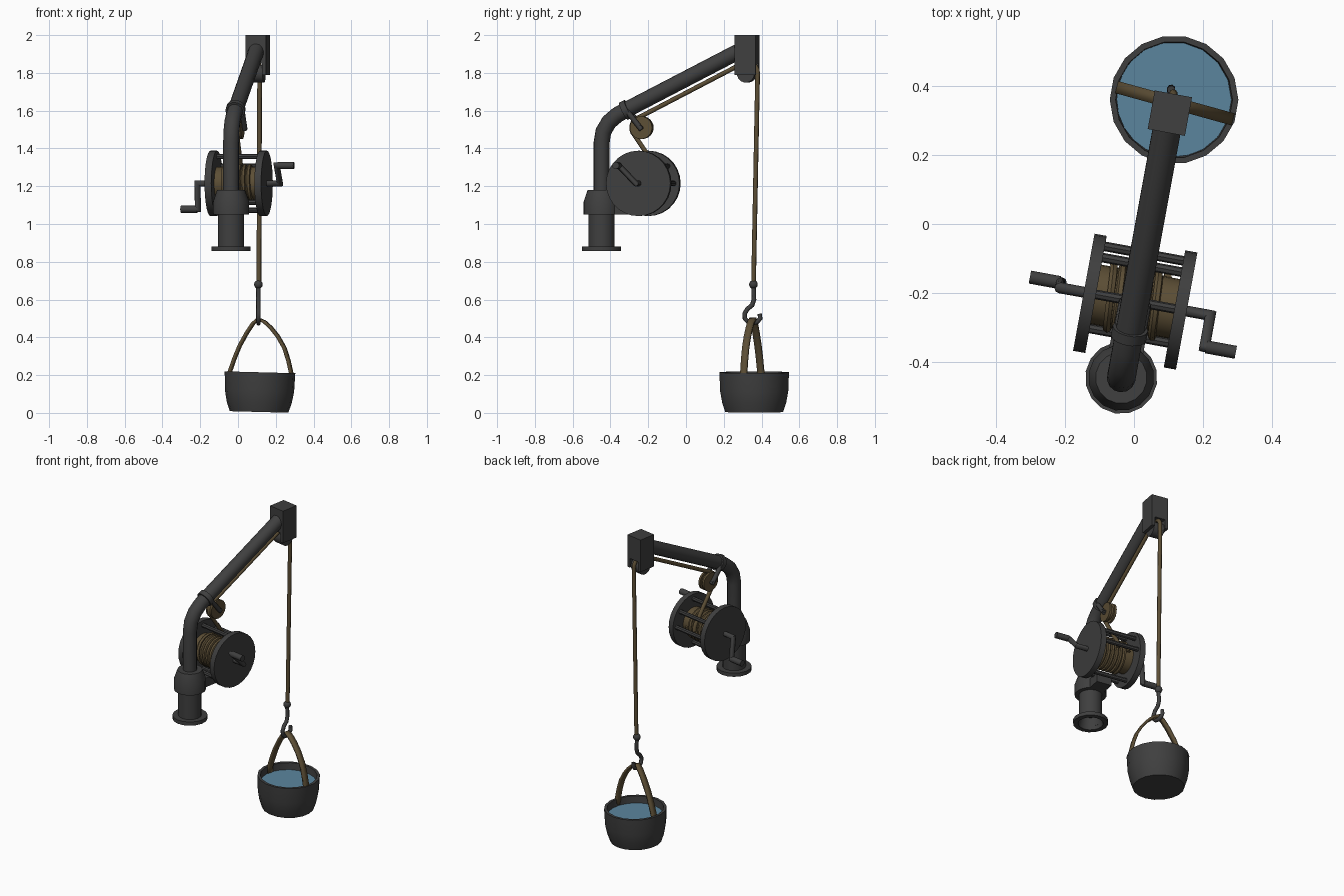
import bpy, bmesh, math
from mathutils import Vector, Matrix

if "Cube" in bpy.data.objects:
    bpy.data.objects.remove(bpy.data.objects["Cube"])

def material(name, rgb):
    m = bpy.data.materials.new(name)
    m.diffuse_color = (*rgb, 1)
    m.use_nodes = True
    m.node_tree.nodes["Principled BSDF"].inputs["Base Color"].default_value = m.diffuse_color
    return m

IRON = material("dark iron", (0.05, 0.05, 0.05))
BROWN = material("rope brown", (0.108, 0.077, 0.036))
WATER = material("water blue", (0.105, 0.235, 0.34))

# Crane frame: origin on the post axis, local y runs along the jib
CRANE = Matrix.Translation((-0.037, -0.447, 0)) @ Matrix.Rotation(math.radians(-10.4), 4, 'Z')
WORLD = Matrix.Identity(4)
ALONG_X = Matrix.Rotation(math.pi / 2, 4, 'Y')

def add(name, bm, mat, frame=WORLD, angle=35):
    bmesh.ops.recalc_face_normals(bm, faces=bm.faces)
    me = bpy.data.meshes.new(name)
    bm.to_mesh(me)
    bm.free()
    ob = bpy.data.objects.new(name, me)
    bpy.context.collection.objects.link(ob)
    ob.matrix_world = frame
    me.materials.append(mat)
    bpy.ops.object.select_all(action='DESELECT')
    ob.select_set(True)
    bpy.context.view_layer.objects.active = ob
    if angle:
        bpy.ops.object.shade_smooth_by_angle(angle=math.radians(angle))
    return ob

def lathe(name, profile, mat, frame=CRANE, sides=16):
    """Spin (radius, height) points round z."""
    bm = bmesh.new()
    vs = [bm.verts.new((r, 0, z)) for r, z in profile]
    es = [bm.edges.new(p) for p in zip(vs, vs[1:])]
    bmesh.ops.spin(bm, geom=vs + es, cent=(0, 0, 0), axis=(0, 0, 1),
                   angle=2 * math.pi, steps=sides, use_merge=True)
    bmesh.ops.remove_doubles(bm, verts=bm.verts, dist=1e-5)
    return add(name, bm, mat, frame)

def disc(name, r, x, y, z, width, mat, sides=24):
    """Cylinder along the drum axis."""
    h = width / 2
    return lathe(name, [(0, -h), (r, -h), (r, h), (0, h)], mat,
                 CRANE @ Matrix.Translation((x, y, z)) @ ALONG_X, sides)

def tube(name, pts, r, mat, frame=CRANE, sides=10):
    """Sweep a circle along a polyline with mitred joints."""
    pts = [Vector(p) for p in pts]
    bm = bmesh.new()
    rings, side = [], None
    for i, p in enumerate(pts):
        d0 = (p - pts[i - 1]).normalized() if i else (pts[1] - p).normalized()
        d1 = (pts[i + 1] - p).normalized() if i < len(pts) - 1 else d0
        t = (d0 + d1).normalized()
        if side is None:
            side = t.orthogonal()
        side = (side - t * side.dot(t)).normalized()
        up = t.cross(side)
        bend = d1 - d0
        k = 1 / max(t.dot(d0), 0.5)
        ring = []
        for j in range(sides):
            a = 2 * math.pi * j / sides
            o = (side * math.cos(a) + up * math.sin(a)) * r
            if bend.length > 1e-4:
                b = bend.normalized()
                o += b * o.dot(b) * (k - 1)
            ring.append(bm.verts.new(p + o))
        rings.append(ring)
    for a, b in zip(rings, rings[1:]):
        for j in range(sides):
            bm.faces.new((a[j], a[(j + 1) % sides], b[(j + 1) % sides], b[j]))
    bm.faces.new(rings[0])
    bm.faces.new(rings[-1])
    return add(name, bm, mat, frame, 50)

def box(name, centre, size, mat):
    bm = bmesh.new()
    bmesh.ops.create_cube(bm, size=1, matrix=Matrix.Translation(centre) @ Matrix.Diagonal((*size, 1)))
    return add(name, bm, mat, CRANE, 0)

# Post socket, collar and jib
lathe("post_socket", [(0, .93), (.06, .93), (.075, .856), (.105, .856), (.105, .88), (.07, .88),
                      (.07, 1.05), (.096, 1.05), (.096, 1.12), (.075, 1.18), (0, 1.18)], IRON)
tube("jib", [(0, 0, 1.1), (0, 0, 1.43), (0, .01, 1.49), (0, .04, 1.54), (0, .085, 1.578),
             (0, .14, 1.608), (0, .75, 1.92)], .042, IRON, sides=14)
tube("jib_clamp", [(0, .118, 1.597), (0, .146, 1.611)], .052, IRON, sides=14)

# Head block with open cheeks and sheave
HY = .782
box("head_block", (0, HY, 1.925), (.11, .114, .15), IRON)
for s in (-1, 1):
    box("head_cheek", (s * .045, HY, 1.825), (.02, .114, .07), IRON)
disc("head_sheave", .047, 0, HY, 1.796, .07, IRON)

# Idler pulley hanging under the jib
IY, IZ = .216, 1.51
for s in (-1, 1):
    disc("idler_flange", .06, s * .016, IY, IZ, .014, BROWN)
    tube("idler_strap", [(s * .034, .125, 1.62), (s * .034, IY + .005, IZ - .01)], .014, IRON, sides=8)
disc("idler_core", .045, 0, IY, IZ, .03, BROWN)
disc("idler_pin", .012, 0, IY, IZ, .09, IRON, 8)

# Winch drum: end discs, tie rods, rope windings, bracket
DY, DZ = .225, 1.215
for s in (-1, 1):
    disc("winch_end_disc", .173, s * .134, DY, DZ, .036, IRON, 28)
for deg in (90, 40, 0, -90, -135):
    a = math.radians(deg)
    disc("winch_tie_rod", .014, 0, DY + .142 * math.cos(a), DZ + .142 * math.sin(a), .26, IRON, 8)
disc("rope_drum", .088, 0, DY, DZ, .25, BROWN)
coil = []
for i in range(6 * 16 + 1):
    a = 2 * math.pi * i / 16
    coil.append((-.08 + .16 * i / 96, DY + .092 * math.cos(a), DZ + .092 * math.sin(a)))
tube("rope_windings", coil, .012, BROWN, sides=6)
box("winch_bracket", (0, .1, 1.08), (.1, .13, .06), IRON)

# Two cranks
for name, s, dy, dz in (("right_crank", 1, -.092, .095), ("left_crank", -1, .015, -.137)):
    tube(name, [(s * .13, DY, DZ), (s * .222, DY, DZ), (s * .222, DY + dy, DZ + dz),
                (s * .25, DY + dy, DZ + dz)], .016, IRON)
    disc(name + "_grip", .019, s * .27, DY + dy, DZ + dz, .088, IRON, 12)

# Hoist rope: off the drum, round the idler, over the sheave and down
def arc(cy, cz, r, a0, a1, n):
    return [(0, cy + r * math.cos(math.radians(a0 + (a1 - a0) * i / n)),
             cz + r * math.sin(math.radians(a0 + (a1 - a0) * i / n))) for i in range(n + 1)]

rope = arc(DY, DZ, .108, 0, 50, 4) + arc(IY, IZ, .055, 225, 118, 6) \
    + arc(HY, 1.8, .058, 135, 0, 7) + [(0, .818, .68)]
tube("hoist_rope", rope, .0125, BROWN, sides=8)

# Knot and hook
bm = bmesh.new()
bmesh.ops.create_uvsphere(bm, u_segments=12, v_segments=8, radius=.023)
add("rope_knot", bm, IRON, Matrix.Translation((.108, .357, .68)))
hook = [(.357, .67), (.36, .6), (.35, .57), (.325, .55), (.31, .525), (.312, .498), (.33, .48),
        (.355, .475), (.378, .482), (.393, .5), (.39, .525)]
tube("hook", [(.108, y, z) for y, z in hook], .012, IRON, WORLD, 8)

# Bucket, slightly tilted, with water
BUCKET = Matrix.Translation((.111, .361, .005)) @ Matrix.Rotation(math.radians(1.5), 4, 'Y')
lathe("bucket", [(0, 0), (.155, 0), (.172, .05), (.183, .11), (.187, .21), (.17, .21),
                 (.165, .11), (.15, .03), (0, .03)], IRON, BUCKET, 18)
lathe("water", [(0, .165), (.168, .165), (.16, .1), (0, .1)], WATER,
      BUCKET @ Matrix.Translation((.002, .002, 0)), 24)

# Bucket bail: a bent flat strap
bm = bmesh.new()
rows = []
for t, z in ((-.17, .17), (-.165, .215), (-.14, .285), (-.11, .355), (-.07, .425), (-.035, .475),
             (-.008, .497), (.025, .483), (.06, .453), (.1, .405), (.135, .345), (.157, .28),
             (.172, .215), (.172, .17)):
    rows.append([bm.verts.new((t, w, z)) for w in (-.018, .018)])
for a, b in zip(rows, rows[1:]):
    bm.faces.new((a[0], a[1], b[1], b[0]))
bail = add("bucket_bail", bm, BROWN,
           Matrix.Translation((.115, .352, 0)) @ Matrix.Rotation(math.radians(-15.5), 4, 'Z'))
mod = bail.modifiers.new("thickness", 'SOLIDIFY')
mod.thickness = .015
mod.offset = 0
